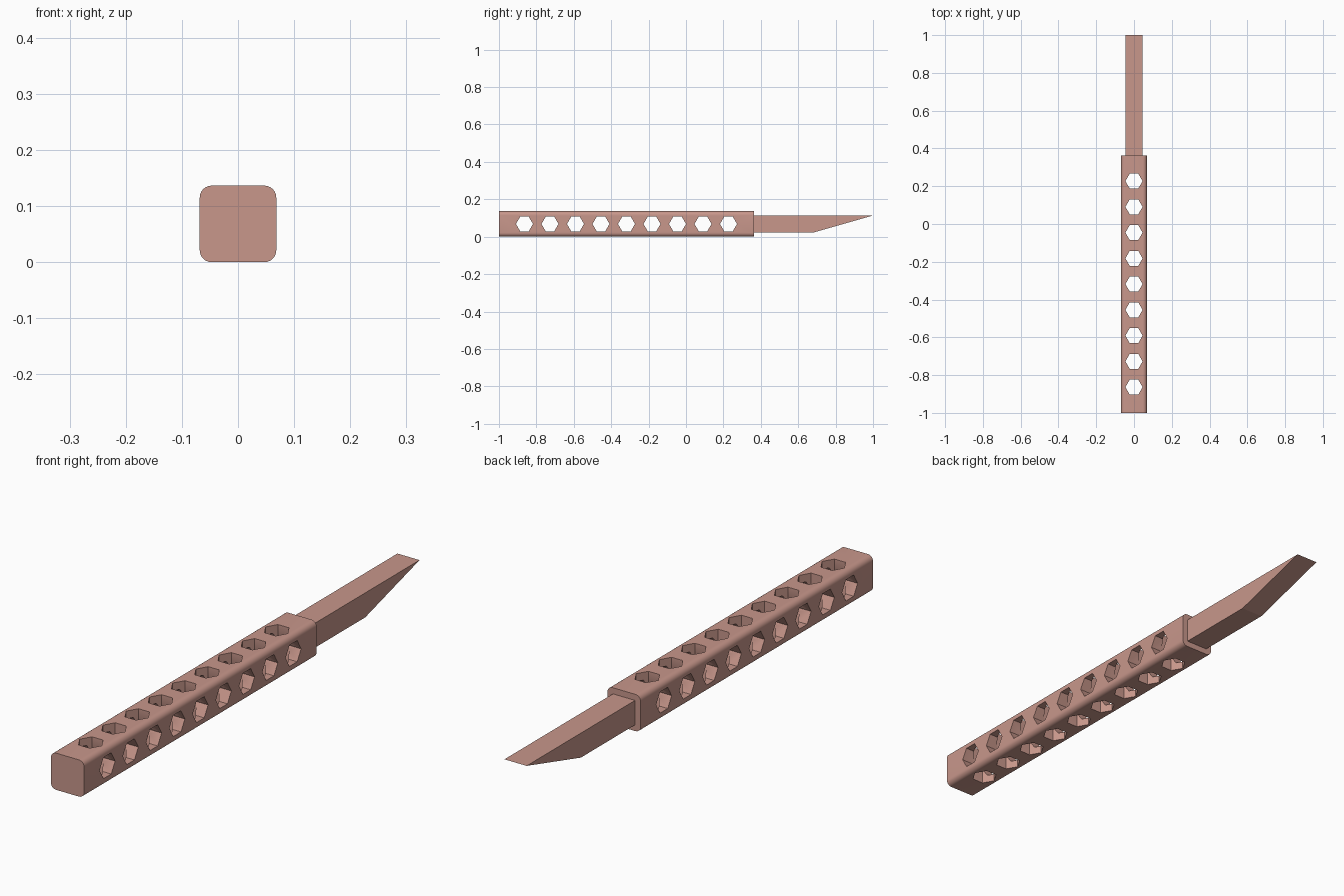
import bpy, math

if "Cube" in bpy.data.objects:
    bpy.data.objects.remove(bpy.data.objects["Cube"])

U = 2 / (10 + 14 / 3)          # handle width, also the hole pitch
MID = U / 2                    # height of the centre line
HANDLE_END = -1 + 10 * U

mat = bpy.data.materials.new("clay_red")
mat.diffuse_color = (0.58, 0.31, 0.26, 1)
mat.use_nodes = True
mat.node_tree.nodes["Principled BSDF"].inputs["Base Color"].default_value = mat.diffuse_color


def prism(name, loops):
    """Join the prisms, each given as (start ring, end ring), into one object."""
    verts, faces = [], []
    for a, b in loops:
        o, n = len(verts), len(a)
        verts += a + b
        faces.append([o + i for i in reversed(range(n))])
        faces.append([o + n + i for i in range(n)])
        faces += [[o + i, o + (i + 1) % n, o + n + (i + 1) % n, o + n + i]
                  for i in range(n)]
    me = bpy.data.meshes.new(name)
    me.from_pydata(verts, [], faces)
    ob = bpy.data.objects.new(name, me)
    bpy.context.collection.objects.link(ob)
    bpy.context.view_layer.objects.active = ob
    bpy.ops.object.select_all(action='DESELECT')
    ob.select_set(True)
    bpy.ops.object.mode_set(mode='EDIT')
    bpy.ops.mesh.select_all(action='SELECT')
    bpy.ops.mesh.normals_make_consistent(inside=False)
    bpy.ops.object.mode_set(mode='OBJECT')
    me.materials.append(mat)
    return ob


# Handle: rounded square bar
R, STEPS = 0.021, 6
outline = []
for k, (sx, sz) in enumerate([(1, 1), (-1, 1), (-1, -1), (1, -1)]):
    for i in range(STEPS + 1):
        t = math.radians(90 * (k + i / STEPS))
        outline.append((sx * (MID - R) + R * math.cos(t),
                        MID + sz * (MID - R) + R * math.sin(t)))
handle = prism("handle", [([(x, -1, z) for x, z in outline],
                           [(x, HANDLE_END, z) for x, z in outline])])

# Hexagonal holes through the top and through the sides
hexa = [(U / 3 * math.cos(i * math.pi / 3), U / 3 * math.sin(i * math.pi / 3))
        for i in range(6)]
centres = [-1 + U * i for i in range(1, 10)]
down = prism("vertical_hole_cutter", [
    ([(p, c + q, -0.1) for p, q in hexa], [(p, c + q, 0.3) for p, q in hexa])
    for c in centres])
across = prism("side_hole_cutter", [
    ([(-0.2, c + p, MID + q) for p, q in hexa], [(0.2, c + p, MID + q) for p, q in hexa])
    for c in centres])
for cutter in (down, across):
    mod = handle.modifiers.new("holes", 'BOOLEAN')
    mod.object, mod.operation, mod.solver = cutter, 'DIFFERENCE', 'EXACT'
    bpy.context.view_layer.objects.active = handle
    bpy.ops.object.modifier_apply(modifier=mod.name)
for cutter in (down, across):
    bpy.data.objects.remove(cutter)

bpy.ops.object.select_all(action='DESELECT')
handle.select_set(True)
bpy.context.view_layer.objects.active = handle
bpy.ops.object.shade_smooth_by_angle(angle=math.radians(30))

# Blade: square bar with a slanted underside
H = U / 3
side = [(HANDLE_END, MID - H), (HANDLE_END + 7 / 3 * U, MID - H),
        (1, MID + H), (HANDLE_END, MID + H)]
prism("blade", [([(-H, y, z) for y, z in side], [(H, y, z) for y, z in side])])
